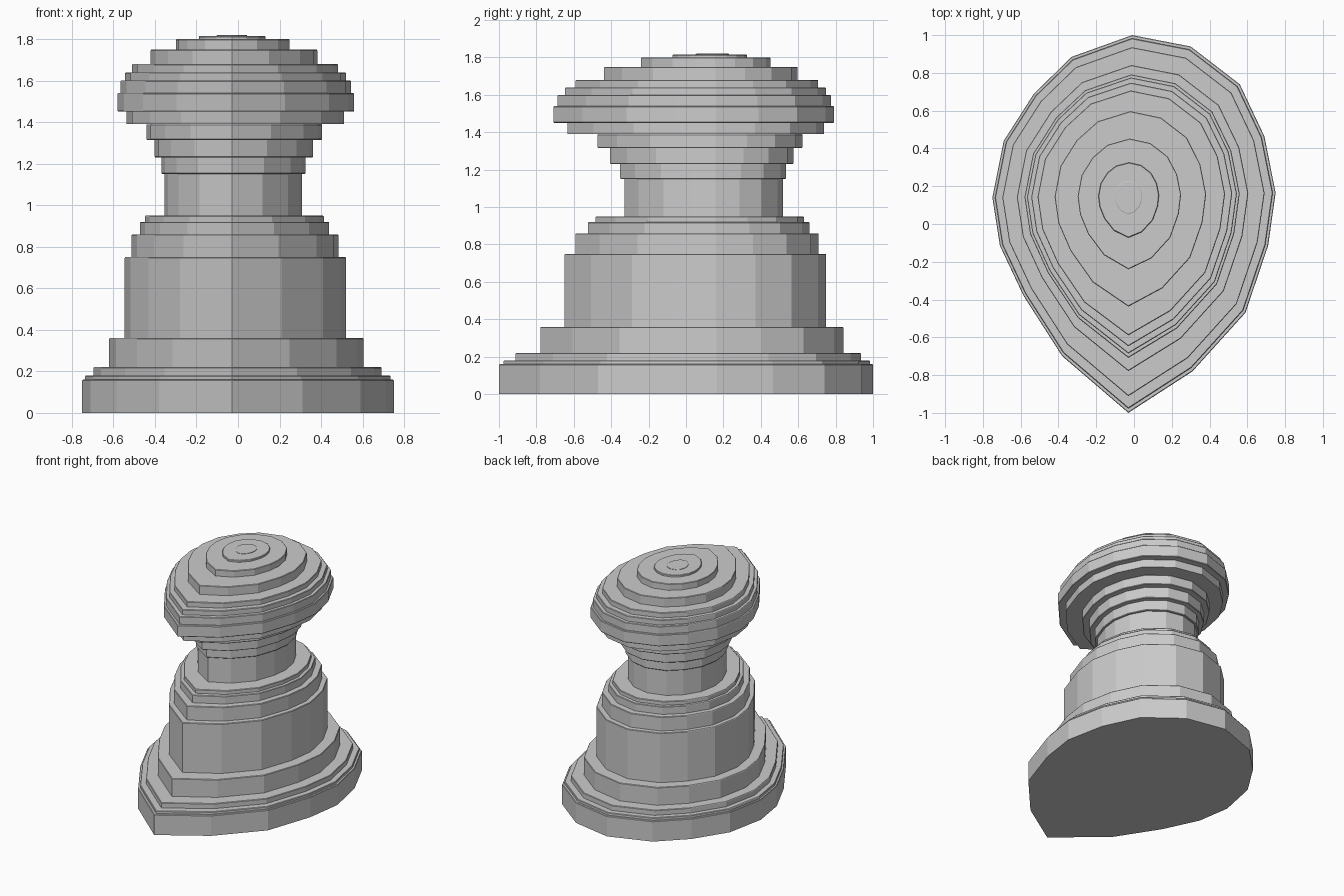
import bpy, bmesh, math

if "Cube" in bpy.data.objects:
    bpy.data.objects.remove(bpy.data.objects["Cube"])

# Teardrop footprint of the base, 16 corners
CX, CY = -0.03, 0.15
OUTLINE = [(-0.01, 1.0), (0.30, 0.94), (0.56, 0.74), (0.69, 0.465),
           (0.75, 0.165), (0.71, -0.115), (0.59, -0.47), (0.31, -0.78),
           (-0.03, -1.0), (-0.38, -0.70), (-0.585, -0.38), (-0.71, -0.115),
           (-0.75, 0.14), (-0.69, 0.44), (-0.53, 0.69), (-0.33, 0.885)]


def ring(bm, s, z):
    """Scaled outline at height z; small rings become rounder."""
    k = (1 - s) ** 1.5
    verts = []
    for x, y in OUTLINE:
        dx, dy = x - CX, y - CY
        a, b = 0.77, (0.83 if dy > 0 else 1.02)
        n = math.hypot(dx / a, dy / b)
        px, py = dx + (dx / n - dx) * k, dy + (dy / n - dy) * k
        verts.append(bm.verts.new((CX + px * s, CY + py * s, z)))
    return verts


def stepped_part(name, z0, steps):
    """Closed stack of slabs (scale, top height) with fine chamfered rims."""
    c = 0.004
    profile, below = [], None
    for i, (s, z1) in enumerate(steps):
        if below is not None and s > below:
            profile += [(s - c, z0), (s, z0 + c)]
        else:
            profile.append((s, z0))
        above = steps[i + 1][0] if i + 1 < len(steps) else 0
        h = min(c, (z1 - z0) * 0.4)
        profile += [(s, z1 - h), (s - c, z1)] if above < s else [(s, z1)]
        below, z0 = s, z1
    bm = bmesh.new()
    rings = [ring(bm, s, z) for s, z in profile]
    n = len(OUTLINE)
    for lo, hi in zip(rings, rings[1:]):
        for j in range(n):
            bm.faces.new((lo[j], lo[(j + 1) % n], hi[(j + 1) % n], hi[j]))
    bm.faces.new(rings[0])
    bm.faces.new(rings[-1])
    bmesh.ops.recalc_face_normals(bm, faces=bm.faces)
    me = bpy.data.meshes.new(name)
    bm.to_mesh(me)
    bm.free()
    bpy.context.collection.objects.link(bpy.data.objects.new(name, me))


# Wide foot
stepped_part("base", 0, [(1.0, 0.16), (0.98, 0.18), (0.925, 0.22), (0.815, 0.36)])
# Main drum and its shoulder
stepped_part("body", 0.36, [(0.708, 0.75), (0.66, 0.86), (0.603, 0.92), (0.57, 0.95)])
# Narrow neck flaring upward
stepped_part("neck", 0.95, [(0.437, 1.15), (0.457, 1.23), (0.503, 1.315), (0.56, 1.39)])
# Mushroom-shaped cap
stepped_part("cap", 1.39, [(0.695, 1.45), (0.757, 1.54), (0.738, 1.60), (0.706, 1.64),
                           (0.658, 1.68), (0.53, 1.75), (0.36, 1.80), (0.21, 1.815),
                           (0.095, 1.82)])
